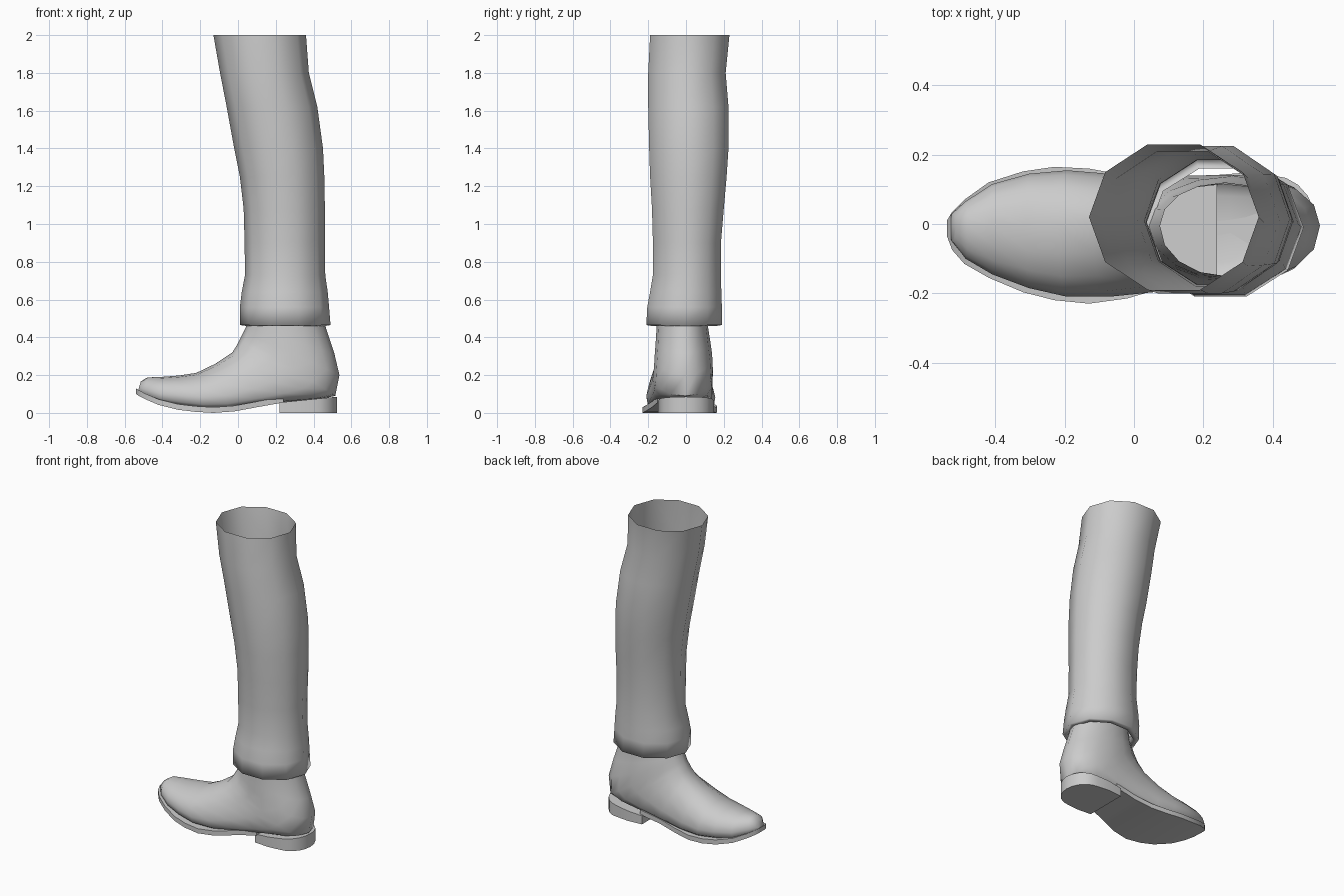
import bpy, bmesh
from math import sin, cos, pi, radians

if "Cube" in bpy.data.objects:
    bpy.data.objects.remove(bpy.data.objects["Cube"])


def loft(name, rings, cap_start=False, cap_end=False, angle=180):
    """Skin a list of closed rings that share one point count."""
    bm = bmesh.new()
    vs = [[bm.verts.new(p) for p in r] for r in rings]
    n = len(rings[0])
    for a, b in zip(vs, vs[1:]):
        for i in range(n):
            j = (i + 1) % n
            bm.faces.new((a[i], a[j], b[j], b[i]))
    if cap_start:
        bm.faces.new(vs[0][::-1])
    if cap_end:
        bm.faces.new(vs[-1])
    bmesh.ops.recalc_face_normals(bm, faces=bm.faces)
    me = bpy.data.meshes.new(name)
    bm.to_mesh(me)
    bm.free()
    ob = bpy.data.objects.new(name, me)
    bpy.context.collection.objects.link(ob)
    bpy.ops.object.select_all(action='DESELECT')
    bpy.context.view_layer.objects.active = ob
    ob.select_set(True)
    if angle >= 180:
        bpy.ops.object.shade_smooth()
    else:
        bpy.ops.object.shade_smooth_by_angle(angle=radians(angle))
    return ob


def oval(z, x0, x1, y0, y1, n=10):
    """Horizontal n-sided oval filling the given extents."""
    cx, cy, rx, ry = (x0 + x1) / 2, (y0 + y1) / 2, (x1 - x0) / 2, (y1 - y0) / 2 / 0.951
    return [(cx - rx * cos(2 * pi * i / n), cy + ry * sin(2 * pi * i / n), z) for i in range(n)]


# Trouser leg: open tube, hem folded inward at the bottom
leg = [
    (2.00, -.13, .36, -.19, .23),
    (1.80, -.095, .375, -.20, .21),
    (1.62, -.06, .42, -.20, .225),
    (1.40, -.02, .45, -.195, .225),
    (1.25, .01, .457, -.19, .215),
    (1.08, .03, .46, -.18, .20),
    (0.90, .035, .46, -.175, .185),
    (0.73, .037, .462, -.175, .185),
    (0.64, .02, .475, -.19, .187),
    (0.56, .01, .482, -.205, .19),
    (0.465, .01, .49, -.21, .19),
    (0.46, .045, .46, -.18, .16),
    (0.51, .045, .455, -.18, .16),
]
loft("trouser_leg", [oval(*r) for r in leg])


def boot_section(xt, zt, xb, zb, y0, y1, e, m, h=8):
    """Ring from sole/back point to instep point; e squares the sole side, m is the widest height."""
    ring = []
    for i in range(2 * h):
        a = pi * i / h
        c, s = cos(a), abs(sin(a))
        if c > 0:
            t, w = m * (1 - c ** e), s ** e
        else:
            t, w = m + (1 - m) * -c, s
        side = y1 if i <= h else y0
        ring.append((xb + (xt - xb) * t, -.005 + (side + .005) * w, zb + (zt - zb) * t))
    return ring


# Boot upper: sections fan from upright at the toe to level at the ankle
boot = [
    (-.515, .165, -.53, .115, -.05, .03, .6, .4),
    (-.48, .188, -.49, .09, -.10, .065, .5, .35),
    (-.41, .19, -.41, .055, -.145, .115, .5, .35),
    (-.31, .198, -.30, .035, -.185, .145, .5, .35),
    (-.22, .212, -.18, .02, -.21, .155, .5, .33),
    (-.12, .26, -.05, .02, -.21, .145, .5, .3),
    (-.03, .32, .12, .045, -.195, .14, .5, .3),
    (-.005, .36, .28, .06, -.18, .14, .55, .35),
    (.01, .39, .42, .07, -.175, .142, .65, .4),
    (.02, .41, .515, .09, -.17, .142, .8, .45),
    (.03, .43, .537, .20, -.165, .138, .9, .5),
    (.04, .45, .51, .315, -.16, .128, 1, .5),
    (.05, .48, .465, .45, -.155, .115, 1, .5),
    (.075, .62, .45, .62, -.15, .12, 1, .5),
]
loft("boot_upper", [boot_section(*s) for s in boot], cap_start=True, angle=60)

# Sole: thin curved slab (x, bottom z, y min, y max)
sole = [
    (-.54, .10, -.035, .01),
    (-.525, .09, -.075, .035),
    (-.49, .072, -.115, .07),
    (-.42, .042, -.155, .12),
    (-.32, .017, -.197, .152),
    (-.23, .006, -.22, .165),
    (-.13, .0, -.23, .16),
    (-.02, .008, -.215, .14),
    (.10, .03, -.18, .125),
    (.24, .055, -.15, .13),
]
loft("sole", [[(x, a, z), (x, b, z), (x, b, z + .03), (x, a, z + .03)] for x, z, a, b in sole],
     cap_start=True, cap_end=True, angle=40)

# Heel block: straight front, rounded back
outline = [(.22, .14), (.32, .148), (.40, .14)]
outline += [(.40 + .125 * sin(pi * k / 10), .14 * cos(pi * k / 10)) for k in range(1, 10)]
outline += [(.40, -.14), (.32, -.148), (.22, -.14)]
levels = [[(x, y, 0 if z == 0 else z + .1 * (x - .22)) for x, y in outline] for z in (0, .055)]
loft("heel", levels, cap_start=True, cap_end=True, angle=40)
